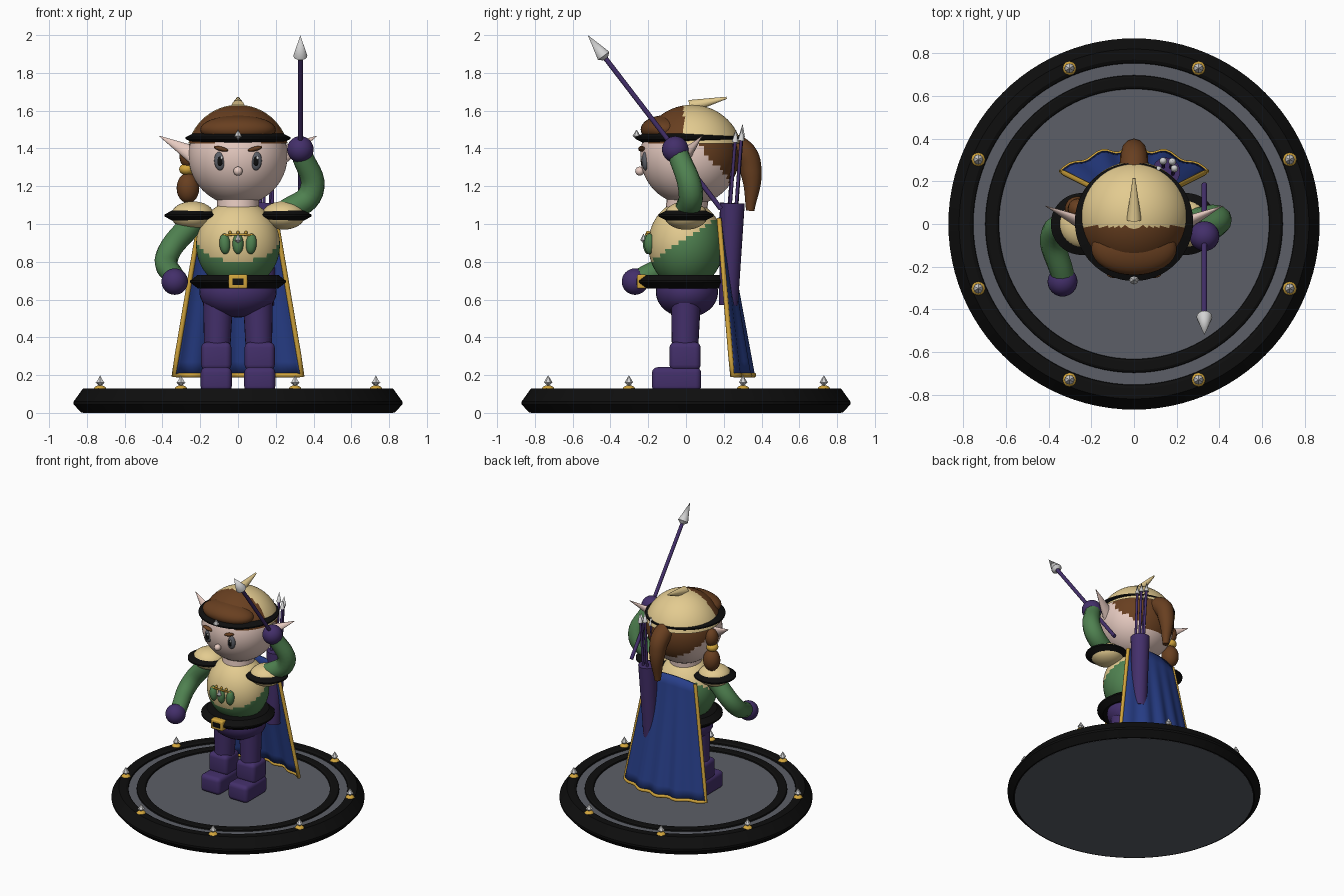
import bpy, bmesh, math
from mathutils import Vector, Matrix

if "Cube" in bpy.data.objects:
    bpy.data.objects.remove(bpy.data.objects["Cube"])


def material(name, hexcode):
    m = bpy.data.materials.new(name)
    srgb = [int(hexcode[i:i + 2], 16) / 255 for i in (0, 2, 4)]
    m.diffuse_color = [c / 12.92 if c < 0.04 else ((c + 0.055) / 1.055) ** 2.4 for c in srgb] + [1]
    m.use_nodes = True
    m.node_tree.nodes["Principled BSDF"].inputs["Base Color"].default_value = m.diffuse_color
    return m


CREAM, SKIN = material("cream", "E3CB90"), material("skin", "E8CCC2")
GREEN, PURPLE = material("green", "4F8150"), material("purple", "432F6A")
BLUE, GOLD = material("blue", "283F8A"), material("gold", "D2A53C")
BROWN, BLACK = material("brown", "683F20"), material("black", "0E0E0E")
GREY, SILVER = material("grey", "5C5F67"), material("silver", "D2D2D2")


def finish(name, bm, *mats, angle=40, rule=None):
    """Turn a bmesh into an object; rule(centre) gives the material index."""
    bmesh.ops.recalc_face_normals(bm, faces=bm.faces)
    if rule:
        for f in bm.faces:
            f.material_index = rule(f.calc_center_median())
    me = bpy.data.meshes.new(name)
    bm.to_mesh(me)
    bm.free()
    ob = bpy.data.objects.new(name, me)
    bpy.context.collection.objects.link(ob)
    for m in mats:
        me.materials.append(m)
    bpy.ops.object.select_all(action='DESELECT')
    ob.select_set(True)
    bpy.context.view_layer.objects.active = ob
    bpy.ops.object.shade_smooth_by_angle(angle=math.radians(angle))
    return ob


def ball(name, mats, loc, size, rot=0, seg=32, rule=None, floor=None):
    bm = bmesh.new()
    bmesh.ops.create_uvsphere(bm, u_segments=seg, v_segments=seg // 2, radius=1)
    bm.transform(Matrix.Translation(loc) @ Matrix.Rotation(rot, 4, 'Y') @ Matrix.Diagonal((*size, 1)))
    if floor is not None:
        bmesh.ops.bisect_plane(bm, geom=bm.verts[:] + bm.edges[:] + bm.faces[:],
                               plane_co=(0, 0, floor), plane_no=(0, 0, 1), clear_inner=True)
    return finish(name, bm, *(mats if isinstance(mats, tuple) else (mats,)), rule=rule)


def rod(name, mat, a, b, r1, r2, seg=20, flat=1):
    a, b = Vector(a), Vector(b)
    bm = bmesh.new()
    bmesh.ops.create_cone(bm, cap_ends=True, segments=seg, radius1=r1, radius2=r2, depth=(b - a).length)
    turn = Vector((0, 0, 1)).rotation_difference(b - a).to_matrix().to_4x4()
    bm.transform(Matrix.Translation((a + b) / 2) @ turn @ Matrix.Diagonal((1, flat, 1, 1)))
    return finish(name, bm, mat)


def lathe(name, mat, profile, loc=(0, 0, 0), seg=64, closed=True):
    bm = bmesh.new()
    rings = [[bm.verts.new((loc[0] + r * math.cos(t), loc[1] + r * math.sin(t), loc[2] + z))
              for t in (2 * math.pi * i / seg for i in range(seg))] for r, z in profile]
    pairs = list(zip(rings, rings[1:])) + ([(rings[-1], rings[0])] if closed else [])
    for p, q in pairs:
        for i in range(seg):
            j = (i + 1) % seg
            bm.faces.new((p[i], p[j], q[j], q[i]))
    if not closed:
        bm.faces.new(rings[0])
        bm.faces.new(rings[-1])
    return finish(name, bm, mat, angle=25)


def band(name, loc, tip, depth, h):
    """Black ring with a pointed outer edge."""
    lathe(name, BLACK, [(tip - depth, -h), (tip - 0.04, -h), (tip, -0.005), (tip, 0.005),
                        (tip - 0.04, h), (tip - depth, h)], loc)


def tube(name, mat, pts, radii, bevel=1.0, smooth=True):
    cu = bpy.data.curves.new(name, 'CURVE')
    cu.dimensions, cu.bevel_depth, cu.bevel_resolution, cu.resolution_u = '3D', bevel, 4, 8
    cu.use_fill_caps = True
    sp = cu.splines.new('BEZIER')
    sp.bezier_points.add(len(pts) - 1)
    for bp, p, r in zip(sp.bezier_points, pts, radii):
        bp.co, bp.radius = p, r
        bp.handle_left_type = bp.handle_right_type = 'AUTO' if smooth else 'VECTOR'
    cu.materials.append(mat)
    ob = bpy.data.objects.new(name, cu)
    bpy.context.collection.objects.link(ob)
    return ob


def box(name, mat, loc, size, bevel):
    bm = bmesh.new()
    bmesh.ops.create_cube(bm, size=1)
    bm.transform(Matrix.Translation(loc) @ Matrix.Diagonal((*size, 1)))
    bmesh.ops.bevel(bm, geom=bm.edges[:], offset=bevel, segments=4, profile=0.5, affect='EDGES')
    return finish(name, bm, mat)


def gem(name, loc, r, h):
    x, y, z = loc
    rod(name + "_top", SILVER, (x, y, z), (x, y, z + h * 0.65), r, 0, 6)
    rod(name + "_bottom", SILVER, (x, y, z), (x, y, z - h * 0.35), r, 0, 6)


# Round display base with two black rings and eight spikes
lathe("base_disc", GREY, [(0.82, 0), (0.82, 0.112)], closed=False, seg=96)
lathe("base_rim", BLACK, [(0.75, 0.1), (0.755, 0.122), (0.77, 0.13), (0.82, 0.13), (0.87, 0.06),
                          (0.87, 0.045), (0.83, 0.001), (0.8, 0.001)], seg=96)
lathe("base_inner_ring", BLACK, [(0.63, 0.1), (0.635, 0.122), (0.645, 0.127), (0.685, 0.127),
                                 (0.695, 0.122), (0.70, 0.1)], seg=96)
for k in range(8):
    t = math.radians(22.5 + 45 * k)
    x, y = 0.79 * math.cos(t), 0.79 * math.sin(t)
    ball("spike_mount", GOLD, (x, y, 0.13), (0.032, 0.032, 0.016), seg=12)
    gem("base_spike", (x, y, 0.16), 0.024, 0.06)

# Legs, boots, ears, face and shoulder pads, mirrored
for s in (-1, 1):
    box("boot_foot", PURPLE, (s * 0.115, -0.05, 0.177), (0.165, 0.26, 0.13), 0.03)
    box("boot_cuff", PURPLE, (s * 0.115, -0.005, 0.3), (0.16, 0.165, 0.15), 0.03)
    rod("leg", PURPLE, (s * 0.11, -0.005, 0.35), (s * 0.105, 0, 0.62), 0.07, 0.08, 24)
    rod("ear", SKIN, (s * 0.23, 0.0, 1.365), (s * 0.415, 0.085, 1.465), 0.05, 0.002, 20, 0.6)
    ball("eye", GREY, (s * 0.095, -0.214, 1.335), (0.031, 0.02, 0.051))
    ball("pupil", BLACK, (s * 0.095, -0.229, 1.333), (0.015, 0.008, 0.027), seg=16)
    ball("eye_glint", SILVER, (s * 0.095 + 0.008, -0.236, 1.35), (0.007, 0.005, 0.009), seg=12)
    ball("eyebrow", BROWN, (s * 0.09, -0.235, 1.398), (0.04, 0.018, 0.012), rot=-s * 0.25, seg=16)
    ball("shoulder_dome", CREAM, (s * 0.24, 0, 1.045), (0.115, 0.115, 0.075))
    band("shoulder_ring", (s * 0.245, 0, 1.045), 0.145, 0.09, 0.026)

# Hips, belt and torso
ball("hips", PURPLE, (0, 0.005, 0.64), (0.205, 0.165, 0.135))
band("belt", (0, 0, 0.695), 0.253, 0.12, 0.036)
box("buckle", GOLD, (0, -0.235, 0.695), (0.1, 0.05, 0.075), 0.01)
box("buckle_centre", BLACK, (0, -0.258, 0.695), (0.06, 0.01, 0.035), 0.002)
ball("torso", (GREEN, CREAM), (0, 0, 0.89), (0.222, 0.2, 0.235), seg=64,
     rule=lambda c: int(c.z > 0.795 + (c.y + 0.2) * 0.65))
rod("neck", SKIN, (0, 0, 1.04), (0, 0.01, 1.16), 0.11, 0.11, 24)

# Chest emblem
for x in (-0.07, 0, 0.07):
    ball("emblem_leaf", GREEN, (x, -0.2 + abs(x) * 0.1, 0.895), (0.029, 0.028, 0.055), rot=x, seg=20)
    ball("emblem_bead", GOLD, (x * 0.6, -0.2, 0.955), (0.009, 0.012, 0.009), seg=12)
tube("emblem_bow", GOLD, [(-0.08, -0.2, 0.94), (0, -0.212, 0.945), (0.08, -0.2, 0.94)], [1] * 3, 0.006)
gem("emblem_gem", (0, -0.225, 0.915), 0.018, 0.055)

# Head with painted nape hair, helmet, headband and horn
ball("head", (SKIN, BROWN), (0, 0.02, 1.362), (0.262, 0.262, 0.262), seg=64,
     rule=lambda c: int(c.y > 0.06 and c.z > 1.42 - 1.2 * (c.y - 0.07)))
ball("nose", SKIN, (0, -0.245, 1.28), (0.024, 0.024, 0.024), seg=16)
ball("helmet", (CREAM, BROWN), (0, 0.03, 1.36), (0.271, 0.271, 0.271), seg=64, floor=1.425,
     rule=lambda c: int(c.y < -0.01))
ball("fringe", BROWN, (0, -0.115, 1.5), (0.2, 0.125, 0.075))
band("headband", (0, 0.01, 1.455), 0.277, 0.06, 0.025)
gem("headband_gem", (0, -0.262, 1.465), 0.022, 0.055)
rod("helmet_horn", CREAM, (0, 0.02, 1.622), (0, 0.215, 1.668), 0.035, 0.006, 20)

# Ponytail and side lock
tube("ponytail", BROWN, [(0, 0.2, 1.43), (0, 0.31, 1.37), (0, 0.345, 1.27), (0, 0.34, 1.07)],
     [0.07, 0.066, 0.056, 0.022])
ball("side_lock_top", BROWN, (-0.265, 0.07, 1.36), (0.045, 0.05, 0.065), seg=20)
ball("side_lock_bead", GOLD, (-0.27, 0.07, 1.29), (0.042, 0.042, 0.032), seg=20)
ball("side_lock_end", BROWN, (-0.265, 0.07, 1.19), (0.06, 0.06, 0.08), seg=24)

# Arms and hands
tube("lowered_arm", GREEN, [(-0.23, 0, 1.02), (-0.375, -0.045, 0.83), (-0.335, -0.24, 0.71)],
     [0.065, 0.062, 0.055])
tube("raised_arm", GREEN, [(0.25, 0, 1.06), (0.388, 0.025, 1.17), (0.335, -0.045, 1.38)],
     [0.065, 0.065, 0.055])
ball("lowered_hand", PURPLE, (-0.335, -0.27, 0.695), (0.07, 0.07, 0.07))
ball("raised_hand", PURPLE, (0.33, -0.057, 1.395), (0.07, 0.07, 0.07))

# Spear
rod("spear_shaft", PURPLE, (0.33, 0.185, 1.08), (0.33, -0.44, 1.895), 0.013, 0.013, 16)
rod("spear_head", SILVER, (0.33, -0.436, 1.89), (0.33, -0.52, 2.0), 0.037, 0.0, 16)
rod("spear_collar", SILVER, (0.33, -0.425, 1.875), (0.33, -0.436, 1.89), 0.015, 0.037, 16)


# Cape with folds and gold edging
def cape_point(u, v):
    fold = 0.014 * math.cos(u * 4.5 * math.pi) * v * (1 - u * u * 0.5)
    return Vector((u * (0.2 + 0.14 * v), 0.175 + 0.025 * (1 - u * u) + v * (0.07 + 0.075 * (1 - u * u)) + fold,
                   1.06 - 0.86 * v - 0.03 * u * u * (1 - v)))


N = 32
bm = bmesh.new()
grid = [[bm.verts.new(cape_point(2 * i / N - 1, j / 12)) for i in range(N + 1)] for j in range(13)]
for j in range(12):
    for i in range(N):
        bm.faces.new((grid[j][i], grid[j][i + 1], grid[j + 1][i + 1], grid[j + 1][i]))
cape = finish("cape", bm, BLUE)
solid = cape.modifiers.new("thickness", 'SOLIDIFY')
solid.thickness, solid.offset = 0.012, 0
edge = [cape_point(-1, j / 8) for j in range(8)] + [cape_point(2 * i / N - 1, 1) for i in range(N + 1)]
edge += [cape_point(1, 1 - j / 8) for j in range(1, 9)]
tube("cape_trim", GOLD, edge, [1] * len(edge), 0.013, smooth=False)

# Quiver and arrows
rod("quiver", PURPLE, (0.14, 0.225, 0.57), (0.15, 0.245, 1.11), 0.05, 0.066, 24)
for dx, dy, top in ((-0.03, -0.015, 1.49), (0.03, -0.01, 1.5), (-0.012, 0.025, 1.53), (0.022, 0.022, 1.51)):
    tip = Vector((0.152 + dx * 1.3, 0.275 + dy, top))
    foot = Vector((0.15 + dx, 0.24 + dy, 1.05))
    mid = tip.lerp(foot, 0.15)
    rod("arrow_shaft", PURPLE, foot, mid, 0.009, 0.009, 10)
    rod("arrow_head", SILVER, mid, tip, 0.018, 0, 10)
